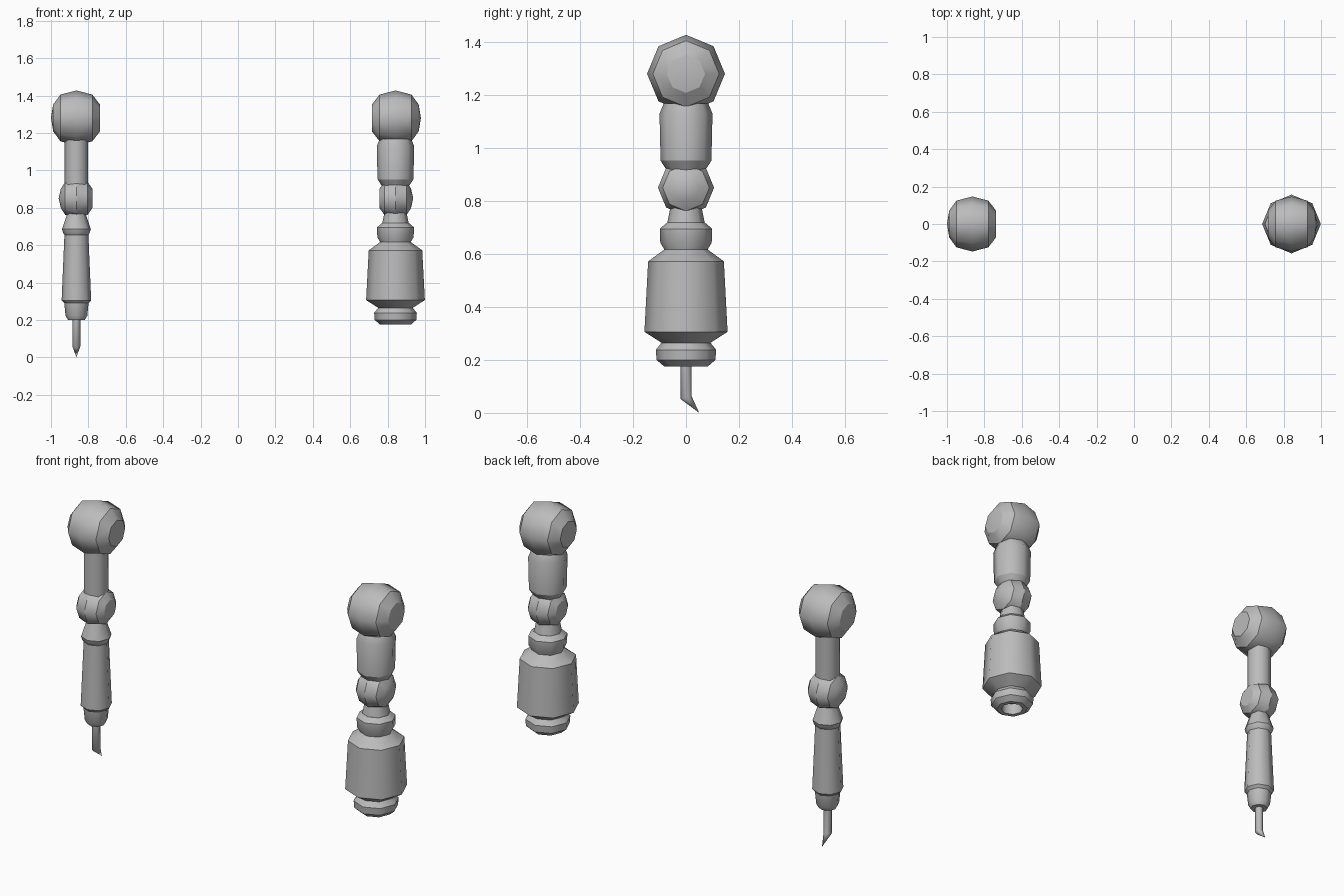
import bpy, bmesh, math
from mathutils import Vector, Matrix

cube = bpy.data.objects.get("Cube")
if cube:
    bpy.data.objects.remove(cube, do_unlink=True)

SIDES = 8
grey = bpy.data.materials.new("plain grey")
grey.use_nodes = True
GREY = (0.5, 0.5, 0.5, 1)
grey.diffuse_color = GREY
grey.node_tree.nodes["Principled BSDF"].inputs["Base Color"].default_value = GREY


def lathe(name, profile, centre, axis="Z", sides=SIDES, crease=28, bend=None):
    """Turn (radius, height) points about an axis; rings sharper than crease are kept hard."""
    bm = bmesh.new()
    rings = []
    for r, h in profile:
        if r == 0:
            rings.append([bm.verts.new((0, 0, h))])
        else:
            rings.append([bm.verts.new((r * math.cos(a), r * math.sin(a), h))
                          for a in (math.tau * i / sides for i in range(sides))])
    for a, b in zip(rings, rings[1:]):
        for i in range(sides):
            j = (i + 1) % sides
            quad = [a[i % len(a)], a[j % len(a)], b[j % len(b)], b[i % len(b)]]
            bm.faces.new(list(dict.fromkeys(quad)))
    for ring in (rings[0], rings[-1]):
        if len(ring) > 1:
            bm.faces.new(ring)
    bmesh.ops.recalc_face_normals(bm, faces=bm.faces)
    for f in bm.faces:
        f.smooth = True
    for e in bm.edges:
        level = abs(e.verts[0].co.z - e.verts[1].co.z) < 1e-5
        if level and len(e.link_faces) == 2:
            e.smooth = e.calc_face_angle() < math.radians(crease)
    if bend:
        bend(rings)
    if axis == "X":
        bm.transform(Matrix.Rotation(math.pi / 2, 4, "Y"))
    mesh = bpy.data.meshes.new(name)
    bm.to_mesh(mesh)
    bm.free()
    mesh.materials.append(grey)
    ob = bpy.data.objects.new(name, mesh)
    ob.location = centre
    bpy.context.collection.objects.link(ob)
    return ob


def joint(name, centre, side, core, rim, cap, half, reach):
    """Faceted ball lying along x: flat inner end, shallow point on the outer end."""
    profile = [(cap, -reach + 0.01), (rim, -half), (core, 0), (rim, half),
               (cap, reach - 0.012), (0, reach)]
    lathe(name, [(r, h * side) for r, h in profile], centre, "X")


RIGHT, LEFT = -0.864, 0.842

# Shoulder and elbow balls
for label, x, side in (("right", RIGHT, -1), ("left", LEFT, 1)):
    joint(label + "_shoulder", (x, 0, 1.28), side, 0.147, 0.125, 0.072, 0.085, 0.136)
    joint(label + "_elbow", (x, 0, 0.85), side, 0.106, 0.088, 0.052, 0.06, 0.095)

# Right arm: slim upper arm, tapered grip and nozzle
lathe("right_upper_arm", [(0.063, 0.86), (0.063, 1.22)], (RIGHT, 0, 0))
lathe("right_forearm", [(0.045, 0.2), (0.058, 0.222), (0.065, 0.29), (0.079, 0.305),
                        (0.064, 0.655), (0.071, 0.665), (0.077, 0.685),
                        (0.042, 0.79)], (RIGHT, 0, 0))


# Thin pick with its tip swept to the back
def sweep_tip(rings):
    for v in rings[1]:
        v.co.z += v.co.y * 0.25
    rings[0][0].co = Vector((0, 0.05, 0))


lathe("right_pick", [(0, 0), (0.021, 0.058), (0.021, 0.22)], (RIGHT, 0, 0), bend=sweep_tip)

# Left arm: thick upper arm, collar and bell-shaped cuff
lathe("left_upper_arm", [(0.07, 0.912), (0.096, 0.952), (0.1, 1.13), (0.084, 1.168)],
      (LEFT, 0, 0))
lathe("left_neck", [(0.074, 0.7), (0.056, 0.79)], (LEFT, 0, 0))
lathe("left_collar", [(0.08, 0.6), (0.082, 0.617), (0.097, 0.642), (0.099, 0.695),
                      (0.072, 0.718)], (LEFT, 0, 0))
lathe("left_cuff", [(0.085, 0.26), (0.157, 0.306), (0.143, 0.572), (0.08, 0.618)],
      (LEFT, 0, 0))

# Muzzle ring with a recessed bore
lathe("left_muzzle", [(0, 0.235), (0.055, 0.235), (0.058, 0.175), (0.082, 0.175),
                      (0.111, 0.2), (0.114, 0.238), (0.088, 0.27)], (LEFT, 0, 0))
